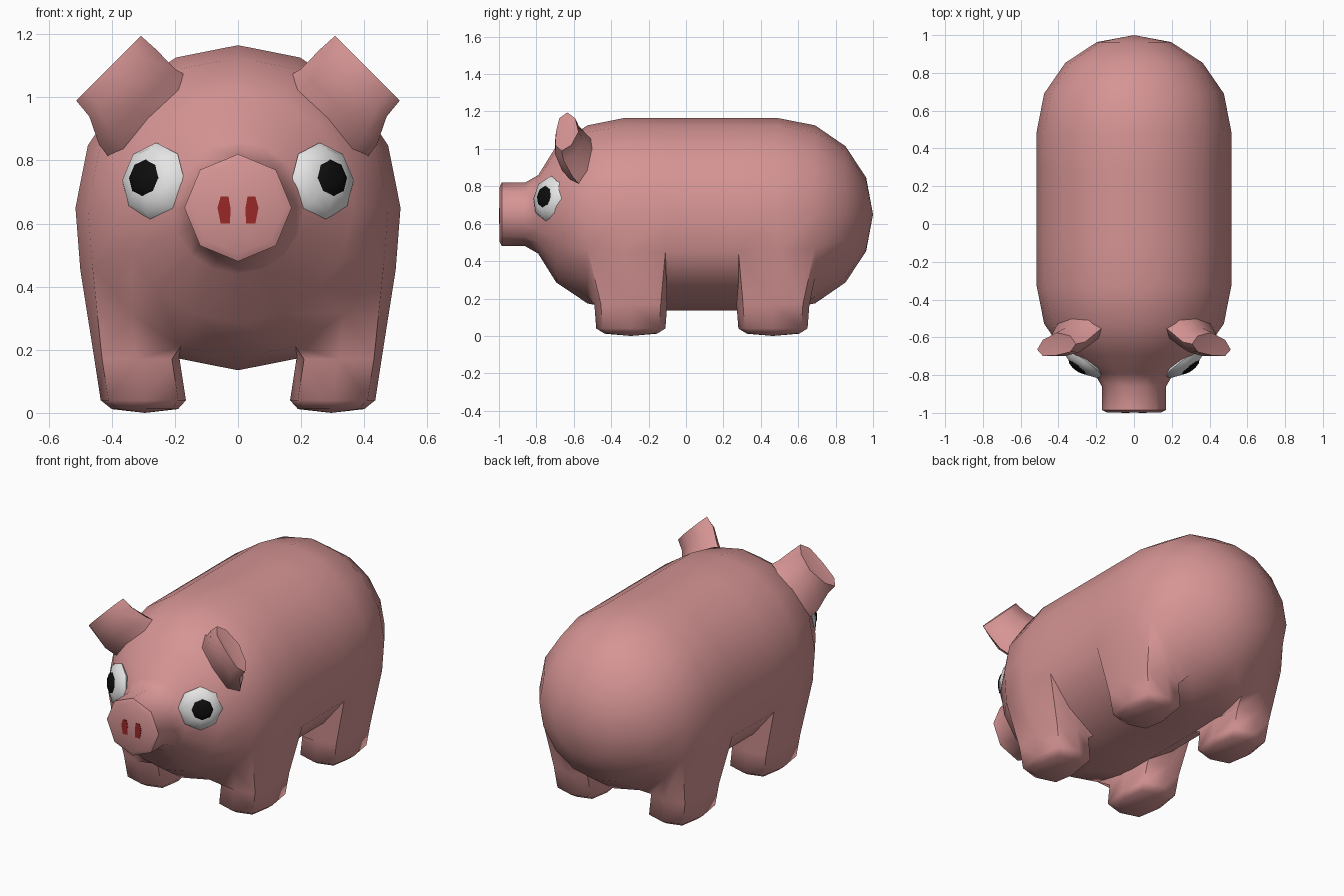
import bpy, bmesh, math
from mathutils import Vector, Matrix

if "Cube" in bpy.data.objects:
    bpy.data.objects.remove(bpy.data.objects["Cube"])


def material(name, rgb):
    m = bpy.data.materials.new(name)
    m.diffuse_color = (*rgb, 1)
    m.use_nodes = True
    m.node_tree.nodes["Principled BSDF"].inputs["Base Color"].default_value = m.diffuse_color
    return m


PINK = material("pink skin", (0.67, 0.295, 0.295))
WHITE = material("eye white", (0.78, 0.78, 0.78))
BLACK = material("pupil black", (0.004, 0.004, 0.004))
RED = material("nostril red", (0.32, 0.02, 0.02))


def finish(name, bm, mat, angle=60):
    bmesh.ops.recalc_face_normals(bm, faces=bm.faces)
    me = bpy.data.meshes.new(name)
    bm.to_mesh(me)
    bm.free()
    me.materials.append(mat)
    ob = bpy.data.objects.new(name, me)
    bpy.context.collection.objects.link(ob)
    bpy.ops.object.select_all(action='DESELECT')
    ob.select_set(True)
    bpy.context.view_layer.objects.active = ob
    bpy.ops.object.shade_smooth_by_angle(angle=math.radians(angle))
    return ob


def bridge(bm, a, b):
    n = len(a)
    for i in range(n):
        bm.faces.new((a[i], a[(i + 1) % n], b[(i + 1) % n], b[i]))


def fan(bm, ring, co):
    c = bm.verts.new(co)
    for i in range(len(ring)):
        bm.faces.new((ring[i], ring[(i + 1) % len(ring)], c))


# Body: capsule along y with snout, leg openings left out of the skin
N, CZ = 16, 0.65
SNOUT = [(-0.997, 0.145), (-0.985, 0.17), (-0.86, 0.17)]
BODY = [(-0.79, 0.21), (-0.694, 0.364), (-0.527, 0.476), (-0.33, 0.515),
        (-0.11, 0.515), (0.28, 0.515), (0.49, 0.515), (0.69, 0.476),
        (0.853, 0.364), (0.963, 0.197)]
bm = bmesh.new()
rings = []
for i, (y, r) in enumerate(SNOUT + BODY):
    ring = []
    for k in range(N):
        a = k * math.tau / N
        # snout is eight-sided
        rr = r * math.cos(math.pi / 8) if i < 3 and k % 2 else r
        ring.append(bm.verts.new((rr * math.sin(a), y, CZ - rr * math.cos(a))))
    rings.append(ring)

LEG_STARTS = (5, 8)          # first ring of the front and hind leg openings
open_rings = {s + d for s in LEG_STARTS for d in (0, 1)}
open_segs = {1, 2, 13, 14}
for i in range(len(rings) - 1):
    for k in range(N):
        if i in open_rings and k in open_segs:
            continue
        n = (k + 1) % N
        bm.faces.new((rings[i][k], rings[i][n], rings[i + 1][n], rings[i + 1][k]))
fan(bm, rings[0], (0, -0.998, CZ))
fan(bm, rings[-1], (0, 1.0, CZ))

# Legs grow out of the openings as eight-sided columns
STEPS = [(0, 0), (0, 1), (0, 2), (1, 2), (2, 2), (2, 1), (2, 0), (1, 0)]
for s, cy in zip(LEG_STARTS, (-0.295, 0.465)):
    for side in (1, -1):
        prev = [rings[s + i][(side * (1 + k)) % N] for i, k in STEPS]
        for z, cx, hx, hy in ((0.17, 0.32, 0.135, 0.195),
                              (0.04, 0.30, 0.135, 0.185),
                              (0.012, 0.295, 0.105, 0.14)):
            ring = []
            for i, k in STEPS:
                f = 0.82 if i != 1 and k != 1 else 1
                ring.append(bm.verts.new((side * (cx + (k - 1) * hx * f),
                                          cy + (i - 1) * hy * f, z)))
            bridge(bm, prev, ring)
            prev = ring
        fan(bm, prev, (side * 0.295, cy, 0.0))
for v in rings[5] + rings[6] + rings[7] + rings[8] + rings[9] + rings[10]:
    if 0.4 < v.co.z < 0.5:      # fuller flanks over the legs
        v.co.x *= 1.05
finish("body", bm, PINK)


# Ears: short flattened stubs pointing up and outward
def ear(side):
    bm = bmesh.new()
    prev = None
    w = Vector((0.707, 0, -0.707))
    for c, hw, t in (((0.24, -0.50, 0.90), 0.19, 0.10),
                     ((0.32, -0.575, 0.97), 0.17, 0.095),
                     ((0.365, -0.625, 1.045), 0.15, 0.075),
                     ((0.41, -0.635, 1.092), 0.145, 0.06)):
        ring = []
        for k in range(8):
            a = k * math.tau / 8
            p = Vector(c) + w * hw * math.cos(a) + Vector((0, t * math.sin(a), 0))
            # lower corner curls forward
            p.y -= 0.03 * max(0, math.cos(a))
            ring.append(bm.verts.new((side * p.x, p.y, p.z)))
        if prev:
            bridge(bm, prev, ring)
        else:
            bm.faces.new(ring)
        prev = ring
    fan(bm, prev, (side * 0.405, -0.65, 1.085))
    return bm


# Eyes: flattened balls set into the face
def disc(centre, normal, r, thick):
    bm = bmesh.new()
    bmesh.ops.create_uvsphere(bm, u_segments=8, v_segments=6, radius=1)
    rot = Vector(normal).to_track_quat('Z', 'Y').to_matrix().to_4x4()
    m = Matrix.Translation(centre) @ rot @ Matrix.Diagonal((r, r, thick, 1))
    bmesh.ops.transform(bm, matrix=m, verts=bm.verts)
    return bm


for side, tag in ((1, "right"), (-1, "left")):
    finish(tag + "_ear", ear(side), PINK, 50)
    n = Vector((side * 0.58, -0.80, 0.14)).normalized()
    c = Vector((side * 0.268, -0.735, 0.735))
    finish(tag + "_eye", disc(c, n, 0.122, 0.045), WHITE)
    p = c + n * 0.036 + Vector((side * 0.008, 0.005, 0.004))
    finish(tag + "_pupil", disc(p, n, 0.06, 0.018), BLACK)

    # Nostril plate on the snout front
    bm = bmesh.new()
    front = [(0.025, 0.60), (0.055, 0.60), (0.065, 0.65), (0.055, 0.685),
             (0.03, 0.685), (0.024, 0.65)]
    a, b = ([bm.verts.new((side * x, y, z)) for x, z in front]
            for y in (-0.996, -1.0))
    bm.faces.new(a)
    bm.faces.new(b)
    bridge(bm, a, b)
    finish(tag + "_nostril", bm, RED, 30)
